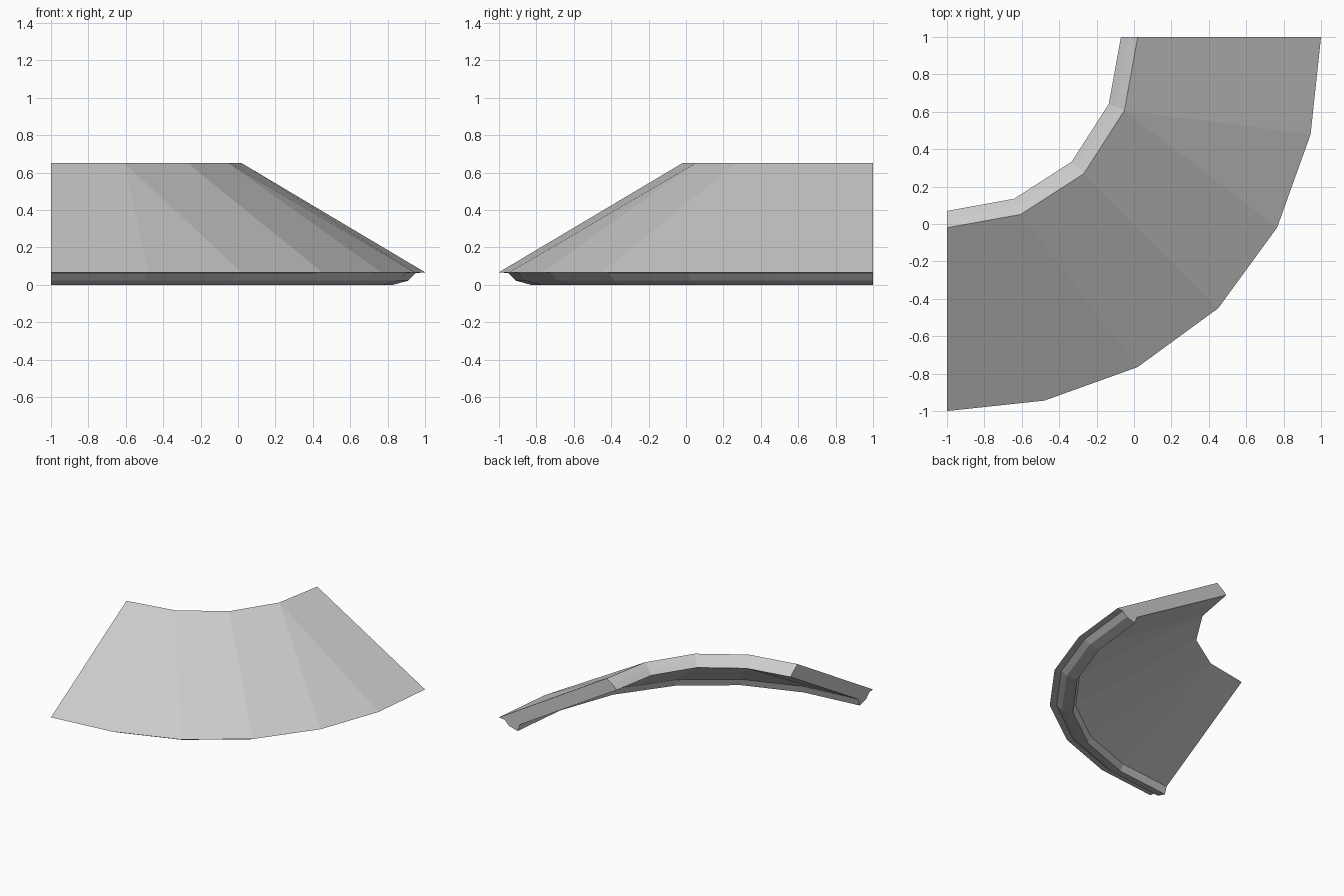
import bpy, bmesh
from math import sin, cos, pi

cube = bpy.data.objects.get("Cube")
if cube:
    bpy.data.objects.remove(cube)

# Single grey for the whole roof piece
grey = bpy.data.materials.new("roof_grey")
grey.use_nodes = True
colour = (0.6, 0.6, 0.6, 1)
grey.diffuse_color = colour
grey.node_tree.nodes["Principled BSDF"].inputs["Base Color"].default_value = colour

bm = bmesh.new()


def ring(radius, z, segments, bulge):
    """Quarter ring around the inner corner axis, bulging slightly mid-arc."""
    verts = []
    for i in range(segments + 1):
        t = i / segments * pi / 2
        r = radius * (1 + bulge * sin(2 * t) ** 2)
        verts.append(bm.verts.new((-1 + r * sin(t), 1 - r * cos(t), z)))
    return verts


def loft(rings):
    """Quad strips between rings with equal point counts."""
    for a, b in zip(rings, rings[1:]):
        for i in range(len(a) - 1):
            bm.faces.new((a[i], a[i + 1], b[i + 1], b[i]))


def slope(upper, lower):
    """Conical sheet: four upper segments fanned out to six lower ones."""
    anchor = (0, 1, 1, 2, 3, 3, 4)
    for i in range(6):
        a, b = anchor[i], anchor[i + 1]
        corners = [lower[i], lower[i + 1], upper[b]]
        if a != b:
            corners.append(upper[a])
        bm.faces.new(corners)


# Upper rim, from the outer edge to the underside
upper_profile = [(1.02, 0.65), (0.97, 0.614), (0.93, 0.578)]
upper_rim = [ring(r, z, 4, 0.014) for r, z in upper_profile]

# Eave lip, from the outer edge under and back up to the underside
eave_profile = [(2.0, 0.067), (1.95, 0.062), (1.91, 0.022),
                (1.83, 0.0), (1.81, 0.058)]
eave = [ring(r, z, 6, 0.0255) for r, z in eave_profile]

loft(upper_rim)
loft(eave)
slope(upper_rim[0], eave[0])
slope(upper_rim[-1], eave[-1])

# Closed ends
for end in (0, -1):
    outline = [r[end] for r in upper_rim] + [r[end] for r in reversed(eave)]
    bm.faces.new(outline)

bmesh.ops.recalc_face_normals(bm, faces=bm.faces[:])
mesh = bpy.data.meshes.new("roof_corner")
bm.to_mesh(mesh)
bm.free()
mesh.materials.append(grey)
roof = bpy.data.objects.new("roof_corner", mesh)
bpy.context.collection.objects.link(roof)
